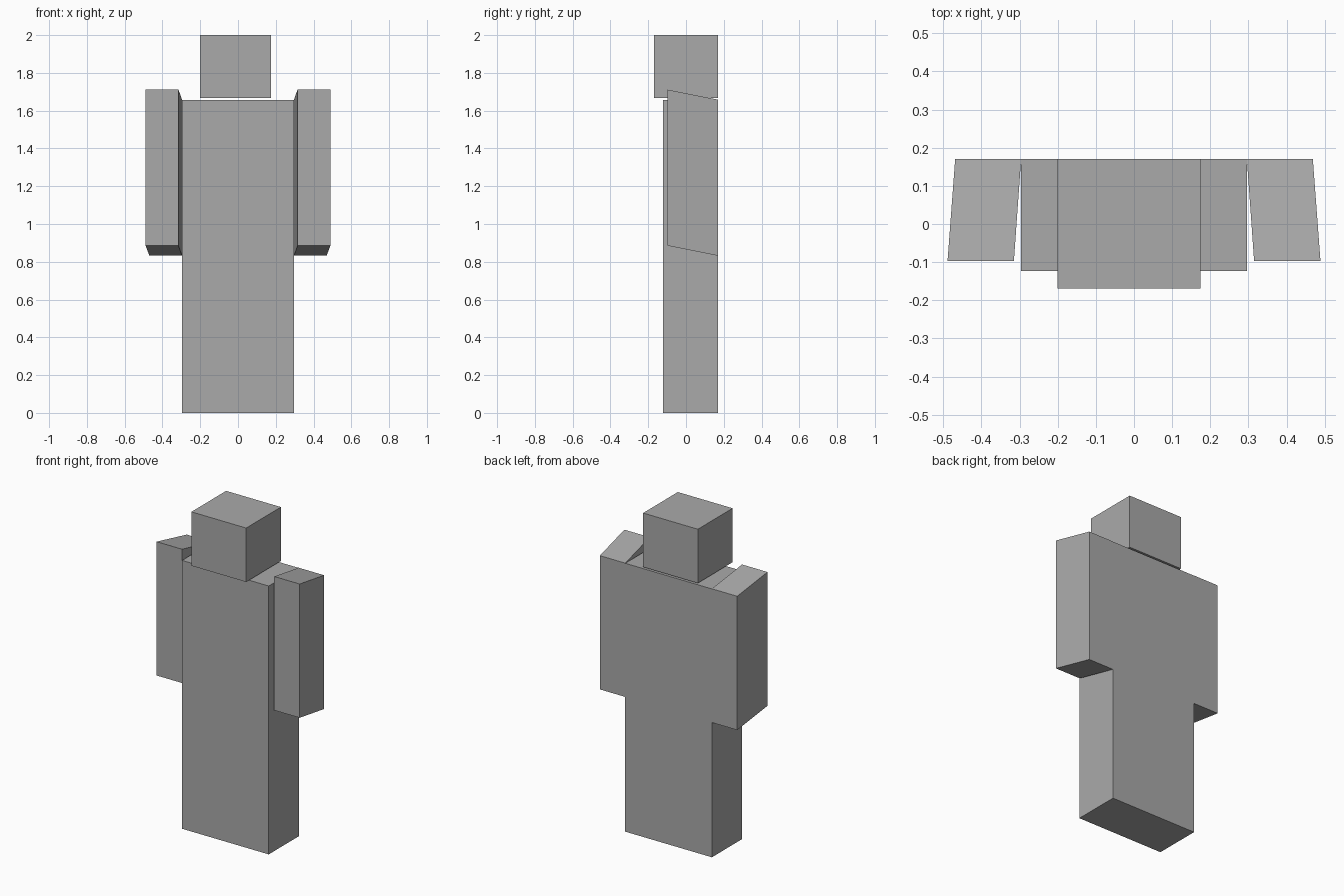
import bpy
import bmesh

if "Cube" in bpy.data.objects:
    bpy.data.objects.remove(bpy.data.objects["Cube"])

grey = bpy.data.materials.new("plain grey")
grey.diffuse_color = (0.40, 0.40, 0.40, 1.0)
grey.use_nodes = True
grey.node_tree.nodes["Principled BSDF"].inputs["Base Color"].default_value = grey.diffuse_color


def block(name, front, back):
    """Six-sided block between two upright rectangles: (x0, x1, y, z0, z1)."""
    bm = bmesh.new()
    rings = []
    for x0, x1, y, z0, z1 in (front, back):
        corners = ((x0, z0), (x1, z0), (x1, z1), (x0, z1))
        rings.append([bm.verts.new((x, y, z)) for x, z in corners])
    f, b = rings
    bm.faces.new(f)
    bm.faces.new(b[::-1])
    for i in range(4):
        j = (i + 1) % 4
        bm.faces.new((f[i], b[i], b[j], f[j]))
    bmesh.ops.recalc_face_normals(bm, faces=bm.faces)
    mesh = bpy.data.meshes.new(name)
    bm.to_mesh(mesh)
    bm.free()
    mesh.materials.append(grey)
    obj = bpy.data.objects.new(name, mesh)
    bpy.context.collection.objects.link(obj)
    return obj


# Body and head: straight boxes, the head hovering just above the body
block("body", (-0.296, 0.296, -0.123, 0, 1.657), (-0.296, 0.296, 0.17, 0, 1.657))
block("head", (-0.2, 0.174, -0.169, 1.667, 2), (-0.2, 0.174, 0.17, 1.667, 2))

# Arms: hinged on the back edge of the body, splayed outward and lifted in front
for name, s in (("right_arm", 1), ("left_arm", -1)):
    block(name,
          (s * 0.315, s * 0.489, -0.097, 0.885, 1.711),
          (s * 0.296, s * 0.469, 0.17, 0.832, 1.658))
